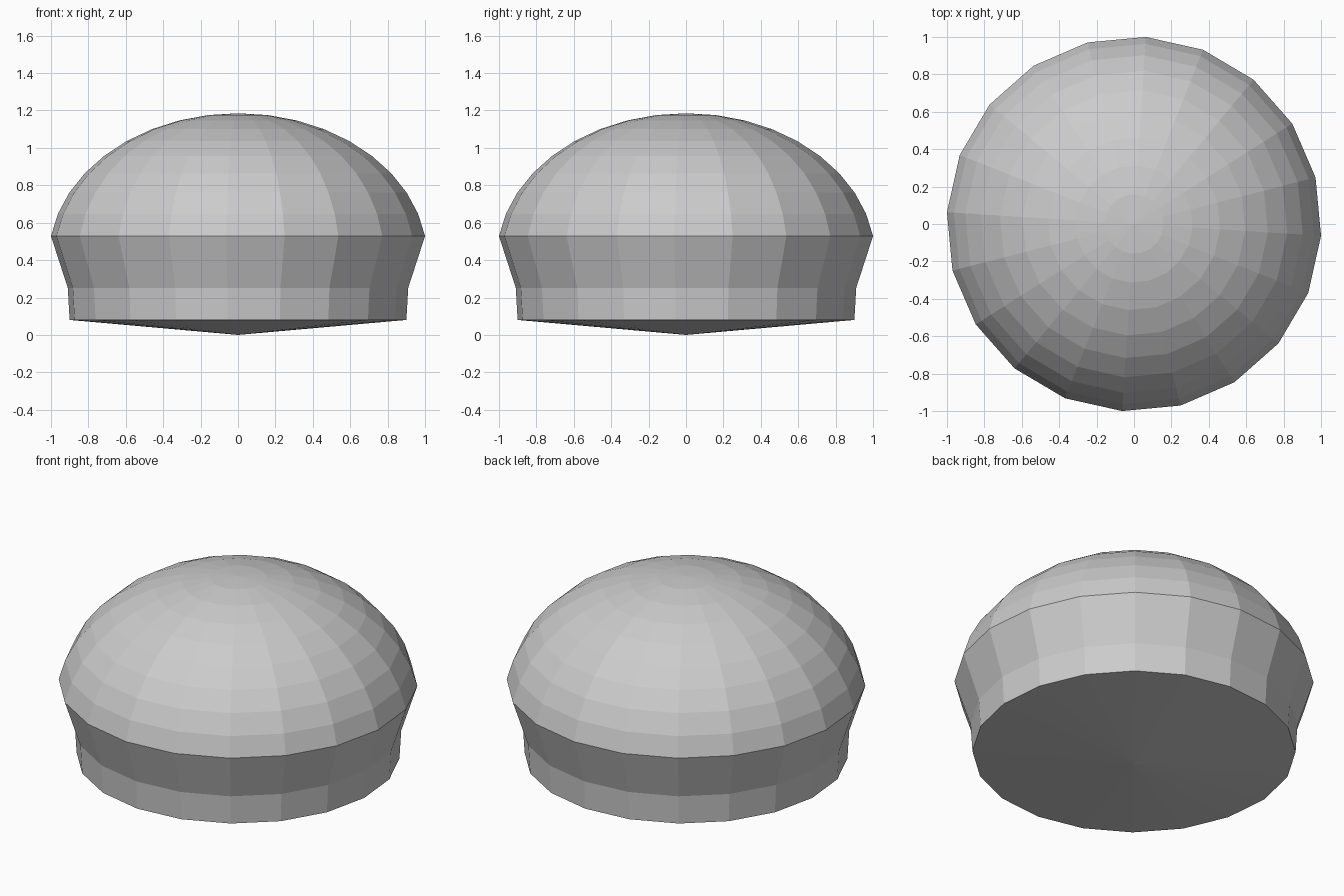
import bpy, bmesh, math

if "Cube" in bpy.data.objects:
    bpy.data.objects.remove(bpy.data.objects["Cube"])

SIDES = 20
TURN = math.radians(-3.6)   # slight rotation of the facets

# Profile (radius, z): lower band, then the elliptical dome
R, H, ZC = 1.0145, 0.778, 0.407
profile = [(0.902, 0.08), (0.912, 0.252)]
profile += [(R * math.sin(math.radians(9 * k)), ZC + H * math.cos(math.radians(9 * k)))
            for k in range(9, 0, -1)]

bm = bmesh.new()
rings = []
for r, z in profile:
    rings.append([bm.verts.new((r * math.cos(TURN + math.tau * i / SIDES),
                                r * math.sin(TURN + math.tau * i / SIDES), z))
                  for i in range(SIDES)])

# Side walls between neighbouring rings
for lo, hi in zip(rings, rings[1:]):
    for i in range(SIDES):
        j = (i + 1) % SIDES
        bm.faces.new((lo[i], lo[j], hi[j], hi[i]))

# Shallow cone underneath and cap on top
base = bm.verts.new((0, 0, 0))
tip = bm.verts.new((0, 0, ZC + H))
for i in range(SIDES):
    j = (i + 1) % SIDES
    bm.faces.new((base, rings[0][j], rings[0][i]))
    bm.faces.new((tip, rings[-1][i], rings[-1][j]))

bmesh.ops.recalc_face_normals(bm, faces=bm.faces)
mesh = bpy.data.meshes.new("dome_cap")
bm.to_mesh(mesh)
bm.free()
bpy.context.collection.objects.link(bpy.data.objects.new("dome_cap", mesh))
